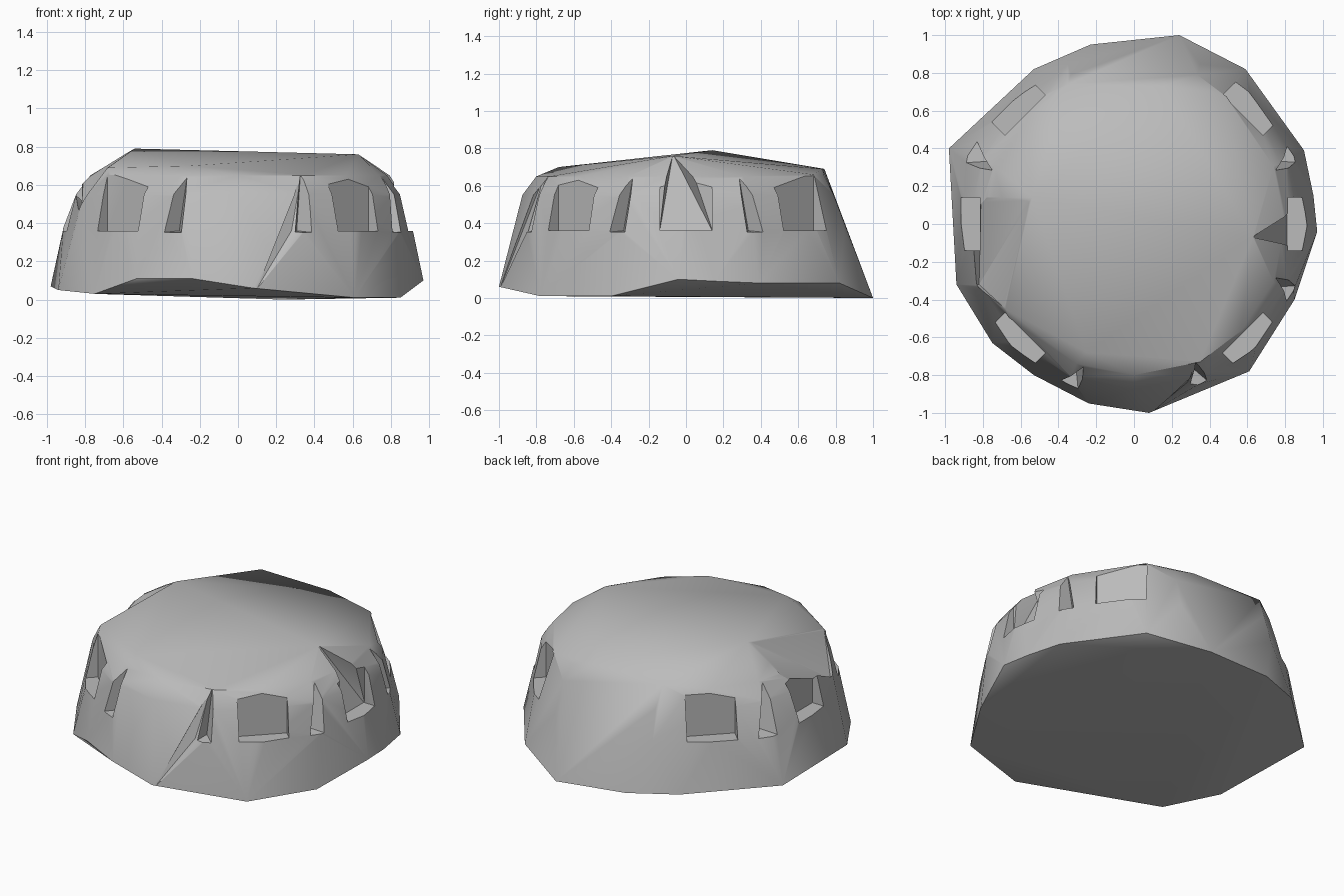
import bpy
import bmesh
from math import cos, sin, radians

cube = bpy.data.objects.get("Cube")
if cube:
    bpy.data.objects.remove(cube, do_unlink=True)

grey = bpy.data.materials.new("plain_grey")
grey.use_nodes = True
grey.diffuse_color = (0.5, 0.5, 0.5, 1)
grey.node_tree.nodes["Principled BSDF"].inputs["Base Color"].default_value = (0.5, 0.5, 0.5, 1)


def hull(name, points):
    """Solid with flat facets wrapped round a set of points."""
    bm = bmesh.new()
    for p in points:
        bm.verts.new(p)
    res = bmesh.ops.convex_hull(bm, input=bm.verts)
    loose = {g for g in res["geom_interior"] + res["geom_unused"]
             if isinstance(g, bmesh.types.BMVert)}
    bmesh.ops.delete(bm, geom=list(loose), context="VERTS")
    bmesh.ops.recalc_face_normals(bm, faces=bm.faces)
    mesh = bpy.data.meshes.new(name)
    bm.to_mesh(mesh)
    bm.free()
    mesh.materials.append(grey)
    obj = bpy.data.objects.new(name, mesh)
    bpy.context.collection.objects.link(obj)
    return obj


def polar(angle, r, side, z):
    """Point at distance r along an angle, shifted sideways."""
    c, s = cos(radians(angle)), sin(radians(angle))
    return (r * c - side * s, r * s + side * c, z)


# Uneven foot outline and roof corners
foot = [(.97, -.04, .10), (.95, .15, .09), (.90, .39, .08), (.59, .82, .08),
        (.24, 1, 0), (-.23, .95, .03), (-.53, .82, .05), (-.98, .40, .07),
        (-.94, -.32, .05), (-.75, -.63, .03), (-.53, -.80, .11),
        (-.24, -.95, .11), (.08, -1, .06), (.61, -.78, .01), (.85, -.40, .01)]
roof = [(-.35, .74, .69), (.15, .73, .69), (.48, .68, .66), (.63, -.07, .76),
        (.35, -.73, .65), (-.25, -.68, .70), (-.68, -.45, .69), (-.54, .14, .79)]

# Wall rings, flattened at the back
wall = []
for z, r, back in ((.36, .915, .86), (.55, .875, .79), (.65, .80, .745)):
    for i in range(16):
        x, y, _ = polar(i * 22.5, r, 0, z)
        wall.append((x, min(y, back), z))
body = hull("domed_body", foot + wall + roof)

cutters = []

# Six window recesses
for angle in (0, 45, 135, 180, 225, 315):
    half = .14 if angle % 180 == 0 else .15
    cutters.append(hull("window_cutter", [
        polar(angle, r, s, z) for r in (.815, 1.2)
        for s in (-half, half) for z in (.36, .652)]))

# Tapered notches between the windows
for angle, lean in ((24, -.05), (-24, .05), (156, .05), (-68, .03), (-112, .04)):
    cutters.append(hull("notch_cutter", [
        polar(angle, .82, 0, .36), polar(angle, 1.05, -.12, .34),
        polar(angle, 1.05, .12, .34), polar(angle, .80, lean, .67),
        polar(angle, 1.0, lean, .67)]))

# Groove running down to the foot at the front
cutters.append(hull("front_groove_cutter", [
    (.33, -.76, .65), (.28, -.84, .36), (.10, -.99, .06),
    (.40, -.86, .35), (.30, -1.1, .36)]))

# Collapsed roof edge above the left window
cutters.append(hull("left_dent_cutter", [
    (.63, -.07, .77)] + [(x, y, z) for y in (-.14, .14)
                         for x, z in ((.81, .36), (1.1, .36), (1.1, .7))]))

# Broader dent in the roof edge on the right
cutters.append(hull("right_dent_cutter", [
    (-.54, .14, .80), (-.81, .14, .62), (-.81, -.14, .60), (-.82, -.32, .45),
    (-.68, -.45, .70), (-1.1, .14, .9), (-1.1, -.40, .9)]))

# Carve every recess out of the body
bpy.ops.object.select_all(action="DESELECT")
body.select_set(True)
bpy.context.view_layer.objects.active = body
for cutter in cutters:
    cutter.hide_render = True
    mod = body.modifiers.new("carve", "BOOLEAN")
    mod.operation = "DIFFERENCE"
    mod.solver = "EXACT"
    mod.object = cutter
    bpy.ops.object.modifier_apply(modifier=mod.name)
    bpy.data.objects.remove(cutter, do_unlink=True)

bpy.ops.object.shade_smooth_by_angle(angle=radians(30))
